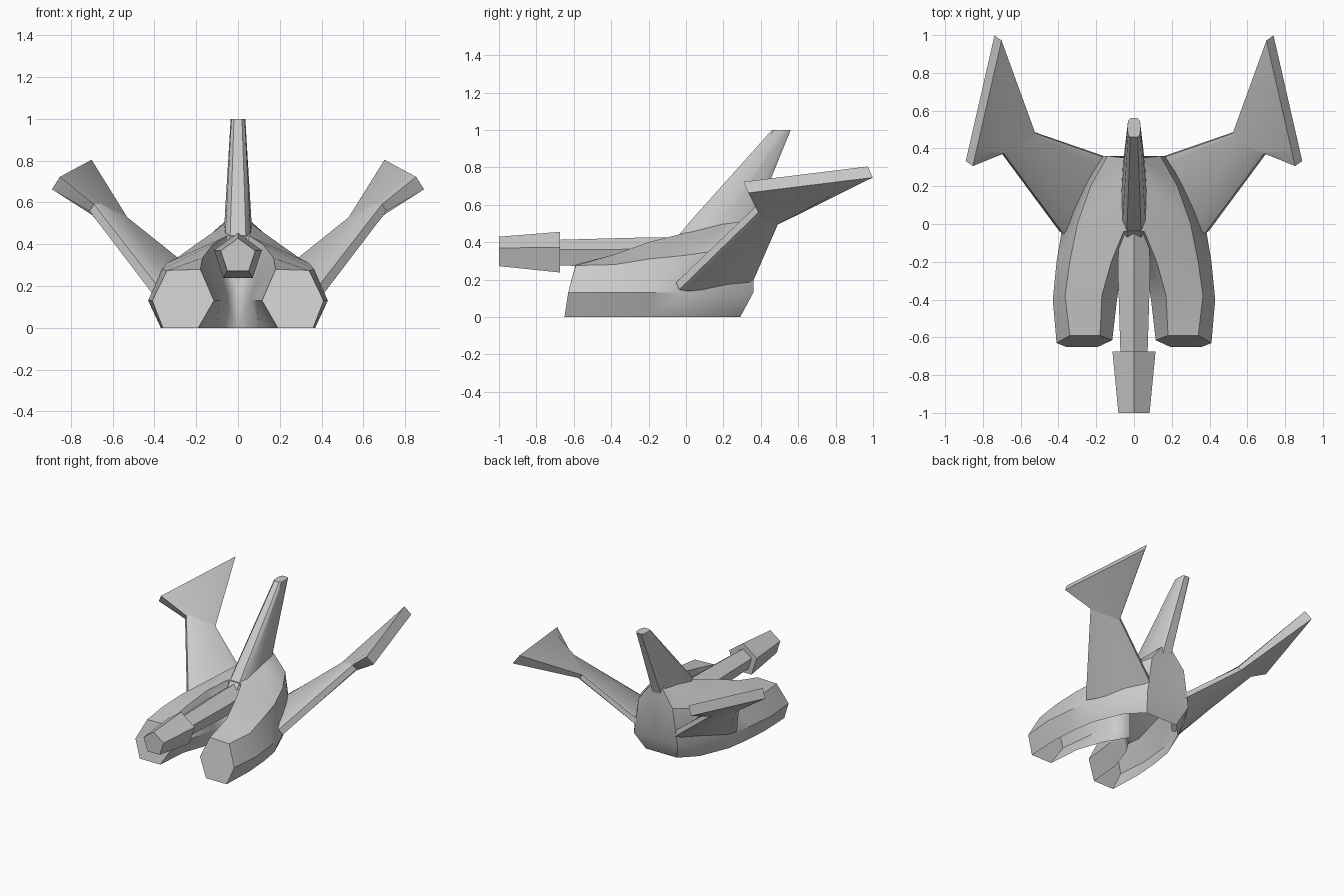
import bpy, bmesh, math
from mathutils import Vector

if "Cube" in bpy.data.objects:
    bpy.data.objects.remove(bpy.data.objects["Cube"])


def finish(name, verts, faces, mirror=False, angle=35):
    """Mesh object with clean normals, optional x mirror, smooth shading by angle."""
    me = bpy.data.meshes.new(name)
    me.from_pydata(verts, [], faces)
    bm = bmesh.new()
    bm.from_mesh(me)
    bmesh.ops.recalc_face_normals(bm, faces=bm.faces)
    bm.to_mesh(me)
    bm.free()
    ob = bpy.data.objects.new(name, me)
    bpy.context.collection.objects.link(ob)
    bpy.ops.object.select_all(action='DESELECT')
    ob.select_set(True)
    bpy.context.view_layer.objects.active = ob
    bpy.ops.object.shade_smooth_by_angle(angle=math.radians(angle))
    if mirror:
        m = ob.modifiers.new("mirror", 'MIRROR')
        m.use_clip = True
    return ob


def loft(name, rings, **kw):
    """Closed rings with equal point counts, joined and capped."""
    n = len(rings[0])
    verts = [p for r in rings for p in r]
    faces = [(k*n + i, k*n + (i+1) % n, (k+1)*n + (i+1) % n, (k+1)*n + i)
             for k in range(len(rings)-1) for i in range(n)]
    faces += [tuple(range(n)), tuple(range((len(rings)-1)*n, len(rings)*n))]
    return finish(name, verts, faces, **kw)


# Hull half: sections run bottom outer, side, top outer, top inner, inner side, bottom inner
front = [
    [(.36, -.65, 0), (.41, -.63, .13), (.34, -.59, .275), (.18, -.59, .28), (.115, -.615, .13), (.19, -.65, 0)],
    [(.37, -.40, 0), (.43, -.40, .13), (.365, -.38, .28), (.17, -.38, .335), (.09, -.40, .13), (.17, -.40, 0)],
    [(.355, -.20, 0), (.41, -.20, .13), (.34, -.20, .31), (.12, -.20, .40), (.06, -.20, .13), (.10, -.20, 0)],
    [(.33, -.04, 0), (.38, -.02, .13), (.30, 0, .33), (.055, -.04, .44), (0, -.04, .20), (0, -.04, 0)],
]
# Rear sections end on the centre line under the fin
rear = [
    [(.24, .18, 0), (.285, .20, .13), (.23, .20, .36), (.06, .20, .50), (0, .20, .50)],
    [(.13, .29, 0), (.18, .36, .13), (.14, .36, .40), (.05, .35, .52), (0, .35, .52)],
]
verts = [p for s in front + rear for p in s] + [(0, -.04, .44), (0, .36, .13), (0, .29, 0)]
rows = [[k*6 + i for i in range(6)] for k in range(4)]
r3 = [18, 19, 20, 21, 34]
r4, r5 = list(range(24, 29)), list(range(29, 34))
faces = [tuple(rows[0])]
for a, b in [(rows[0], rows[1]), (rows[1], rows[2]), (rows[2], rows[3]), (r3, r4), (r4, r5)]:
    faces += [(a[i], a[i+1], b[i+1], b[i]) for i in range(len(a)-1)]
faces += [(21, 22, 34), (29, 30, 35, 36), (30, 31, 32, 33, 35)]
finish("hull", verts, faces, mirror=True, angle=40)


# Tail fin: swept, tapering eight-sided plan
def fin_ring(z, y0, y1, w):
    prof = [(0, .55), (.12, .9), (.5, 1), (.88, .9), (1, .55)]
    right = [(w*s, y0 + (y1-y0)*t, z) for t, s in prof]
    return right + [(-x, y, h) for x, y, h in reversed(right)]


loft("tail_fin", [fin_ring(.40, -.07, .33, .07), fin_ring(.52, .03, .365, .064),
                  fin_ring(1.0, .46, .56, .035)])


# Cannon: five-sided barrel and muzzle, point up
def pentagon(y, z, r):
    return [(r*math.sin(math.tau*i/5), y, z + r*math.cos(math.tau*i/5)) for i in range(5)]


loft("cannon_barrel", [pentagon(-.70, .337, .075), pentagon(-.30, .335, .088),
                       pentagon(-.20, .335, .09), pentagon(.02, .35, .075)], angle=30)
loft("cannon_muzzle", [pentagon(-1.0, .342, .087), pentagon(-.675, .335, .12)], angle=30)

# Wings: leading point, trailing point and thicknesses per station
normal = Vector((-.50, -.35, .79))


def wing_ring(le, te, t0, t1):
    le, te = Vector(le), Vector(te)
    chord = te - le
    up = [le + normal*t0*.3, le + chord*.12 + normal*t0*.5,
          te - chord*.08 + normal*t1*.5, te + normal*t1*.3]
    lo = [le - normal*t0*.3, le + chord*.12 - normal*t0*.5,
          te - chord*.08 - normal*t1*.5, te - normal*t1*.3]
    return up + lo[::-1]


def tip_ring(le, te, t):
    le, te = Vector(le), Vector(te)
    pts = [le, le.lerp(te, .12), le.lerp(te, .92), te]
    return [p + normal*t/2 for p in pts] + [p - normal*t/2 for p in reversed(pts)]


root = wing_ring((.385, -.045, .165), (.14, .35, .20), .08, .06)
joint = wing_ring((.70, .38, .575), (.53, .485, .505), .07, .05)
loft("wing_inner", [root, joint], mirror=True)
loft("wing_outer", [joint, tip_ring((.872, .32, .693), (.72, .985, .775), .075)], mirror=True)
